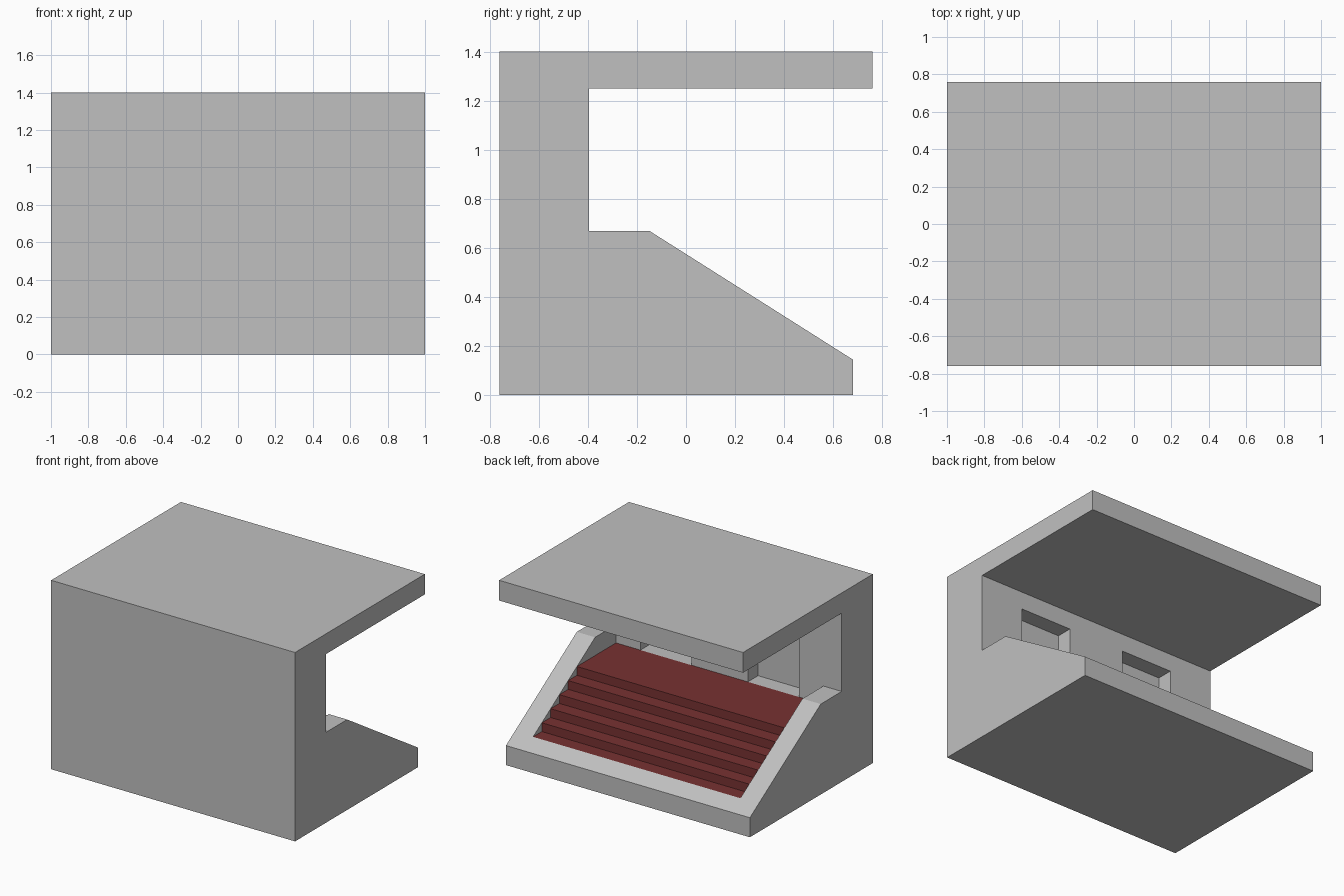
import bpy
import bmesh

cube = bpy.data.objects.get("Cube")
if cube:
    bpy.data.objects.remove(cube, do_unlink=True)


def material(name, color):
    mat = bpy.data.materials.new(name)
    mat.use_nodes = True
    mat.diffuse_color = color
    mat.node_tree.nodes["Principled BSDF"].inputs["Base Color"].default_value = color
    return mat


def prism(name, profile, x0, x1, mat):
    """Extrude a (y, z) profile from x0 to x1."""
    bm = bmesh.new()
    face = bm.faces.new([bm.verts.new((x0, y, z)) for y, z in profile])
    new = bmesh.ops.extrude_face_region(bm, geom=[face])["geom"]
    verts = [v for v in new if isinstance(v, bmesh.types.BMVert)]
    bmesh.ops.translate(bm, verts=verts, vec=(x1 - x0, 0, 0))
    bmesh.ops.recalc_face_normals(bm, faces=bm.faces)
    mesh = bpy.data.meshes.new(name)
    bm.to_mesh(mesh)
    bm.free()
    mesh.materials.append(mat)
    obj = bpy.data.objects.new(name, mesh)
    bpy.context.collection.objects.link(obj)
    return obj


def rect(y0, y1, z0, z1):
    return [(y0, z0), (y1, z0), (y1, z1), (y0, z1)]


def cut(target, cutter):
    cutter.hide_render = True
    mod = target.modifiers.new("cut", "BOOLEAN")
    mod.operation = "DIFFERENCE"
    mod.solver = "EXACT"
    mod.object = cutter
    bpy.context.view_layer.objects.active = target
    bpy.ops.object.modifier_apply(modifier=mod.name)
    bpy.data.objects.remove(cutter, do_unlink=True)


grey = material("concrete grey", (0.527, 0.527, 0.527, 1))
red = material("dark red", (0.187, 0.032, 0.032, 1))

WALL_Y, DECK_Z, PIT_Z = -0.395, 0.535, 0.1
TOP_Y, END_Y, END_Z = 0.063, 0.577, 0.21
HALF, STEPS = 0.85, 5

# Shell: back wall, overhanging roof and sloping base in one section
shell = prism("stand_shell", [
    (-0.76, 0), (0.68, 0), (0.68, 0.145), (-0.15, 0.67), (WALL_Y, 0.67),
    (WALL_Y, 1.25), (0.76, 1.25), (0.76, 1.4), (-0.76, 1.4)], -1, 1, grey)

# Sunken seating bay
cut(shell, prism("bay_cutter", rect(WALL_Y, END_Y, PIT_Z, 0.9), -HALF, HALF, grey))

# Two doorway niches in the wall
for side in (-1, 1):
    x0, x1 = sorted((side * 0.23, side * 0.65))
    cut(shell, prism("doorway_cutter", rect(-0.515, -0.3, DECK_Z, 1.12), x0, x1, grey))

# Red deck and steps, each nose reaching the slope of the rim
run, rise = (END_Y - TOP_Y) / STEPS, (DECK_Z - END_Z) / STEPS
stairs = [(WALL_Y, PIT_Z), (WALL_Y, DECK_Z)]
for i in range(STEPS):
    y, z = TOP_Y + run * i, DECK_Z - rise * i
    stairs += [(y, z), (y, z - rise)]
stairs += [(END_Y, END_Z), (END_Y, PIT_Z)]
prism("seating_steps", stairs, -HALF, HALF, red)
